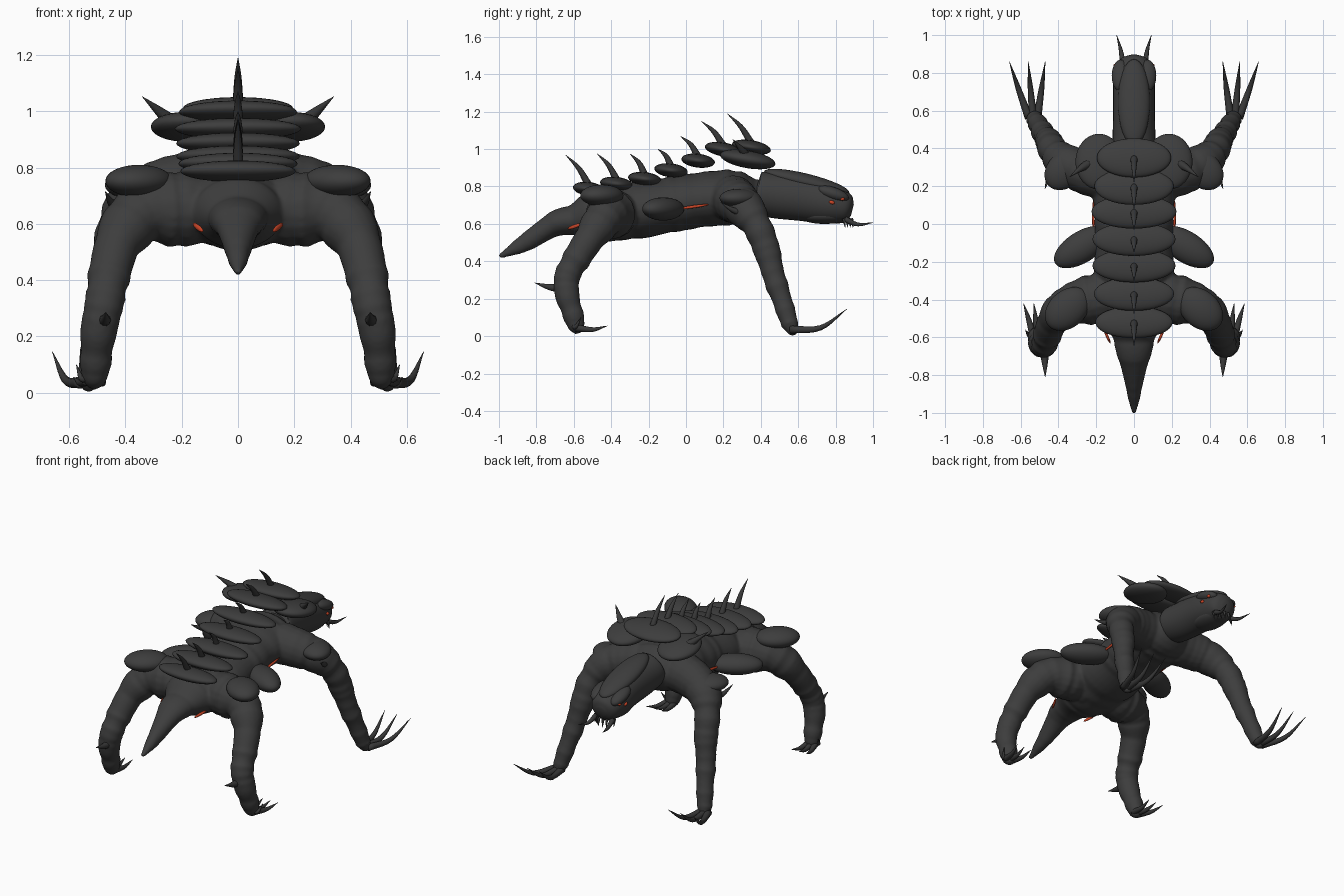
import bpy, bmesh, math, random
from mathutils import Vector, Matrix

random.seed(4)
cube = bpy.data.objects.get("Cube")
if cube:
    bpy.data.objects.remove(cube)


def material(name, rgb):
    m = bpy.data.materials.new(name)
    m.use_nodes = True
    m.diffuse_color = (*rgb, 1)
    m.node_tree.nodes["Principled BSDF"].inputs["Base Color"].default_value = (*rgb, 1)
    return m


HIDE = material("dark grey hide", (0.047, 0.047, 0.047))
HORN = material("darker grey horn", (0.04, 0.04, 0.04))
GLOW = material("ember red", (0.6, 0.06, 0.02))
X, Y, Z = Vector((1, 0, 0)), Vector((0, 1, 0)), Vector((0, 0, 1))


def finish(name, bm, mat, mirror):
    if mirror:
        copy = bmesh.ops.duplicate(bm, geom=bm.verts[:] + bm.edges[:] + bm.faces[:])["geom"]
        bmesh.ops.scale(bm, vec=(-1, 1, 1),
                        verts=[v for v in copy if isinstance(v, bmesh.types.BMVert)])
    bmesh.ops.recalc_face_normals(bm, faces=bm.faces)
    mesh = bpy.data.meshes.new(name)
    bm.to_mesh(mesh)
    bm.free()
    mesh.materials.append(mat)
    for p in mesh.polygons:
        p.use_smooth = True
    ob = bpy.data.objects.new(name, mesh)
    bpy.context.collection.objects.link(ob)
    return ob


def spline(keys, steps):
    """Catmull-Rom through equal-length tuples."""
    k = [Vector(p) for p in keys]
    k = [k[0] * 2 - k[1]] + k + [k[-1] * 2 - k[-2]]
    out = []
    for a, b, c, d in zip(k, k[1:], k[2:], k[3:]):
        for i in range(steps):
            t = i / steps
            out.append((b * 2 + (c - a) * t + (a * 2 - b * 5 + c * 4 - d) * t * t
                        + (b * 3 - a - c * 3 + d) * t ** 3) / 2)
    return out + [k[-2]]


def tube(name, keys, ref, mat=HIDE, mirror=False, sides=16, steps=5, jitter=0):
    """Loft along (x, y, z, width, height); height lies along ref."""
    keys = [tuple(p) if len(p) == 5 else (*p, p[-1]) for p in keys]
    pts = spline(keys, steps)
    mids = [Vector(p[:3]) for p in pts]
    bm, rings = bmesh.new(), []
    for i, p in enumerate(pts):
        t = (mids[min(i + 1, len(pts) - 1)] - mids[max(i - 1, 0)]).normalized()
        u = t.cross(ref).normalized()
        v = u.cross(t)
        s = 1 + random.uniform(-jitter, jitter)
        ru, rv = max(p[3], 0.001) * s, max(p[4], 0.001) * s
        rings.append([bm.verts.new(mids[i] + u * ru * math.cos(a) + v * rv * math.sin(a))
                      for a in (math.tau * j / sides for j in range(sides))])
    for a, b in zip(rings, rings[1:]):
        for j in range(sides):
            n = (j + 1) % sides
            bm.faces.new((a[j], a[n], b[n], b[j]))
    bm.faces.new(rings[0])
    bm.faces.new(rings[-1])
    return finish(name, bm, mat, mirror)


def blob(name, loc, size, mat=HIDE, mirror=False, pitch=0, yaw=0, segs=32):
    bm = bmesh.new()
    m = (Matrix.Translation(loc) @ Matrix.Rotation(math.radians(yaw), 4, 'Z')
         @ Matrix.Rotation(math.radians(pitch), 4, 'X') @ Matrix.Diagonal((*size, 1)))
    bmesh.ops.create_uvsphere(bm, u_segments=segs, v_segments=segs // 2, radius=1, matrix=m)
    return finish(name, bm, mat, mirror)


def horn(name, base, mid, tip, r, mirror=True, ref=Z):
    return tube(name, [(*base, r), (*mid, r * 0.65), (*tip, 0.001)], ref, HORN, mirror, 10)


# Torso with tapering tail and short neck
body = tube("body", [(0, -1, .425, .012, .012), (0, -.94, .455, .028, .028),
                     (0, -.85, .505, .047, .05), (0, -.7, .6, .087, .067),
                     (0, -.6, .62, .115, .085), (0, -.5, .64, .165, .132),
                     (0, -.35, .658, .2, .148), (0, -.1, .7, .205, .147),
                     (0, .05, .725, .205, .145), (0, .2, .74, .225, .15),
                     (0, .31, .74, .2, .138), (0, .37, .745, .13, .1),
                     (0, .42, .75, .09, .085), (0, .5, .75, .08, .08)],
            Z, sides=32, jitter=.04)

# Legs
front = tube("front_leg", [(.08, .24, .74, .12), (.24, .27, .72, .125), (.36, .32, .675, .1),
                           (.425, .385, .58, .078), (.45, .435, .45, .07), (.475, .47, .32, .062),
                           (.5, .515, .19, .056), (.522, .55, .08, .048), (.53, .567, .035, .037),
                           (.533, .575, .002, .015)], Y, mirror=True, sides=18, jitter=.07)
hind = tube("hind_leg", [(.06, -.38, .655, .125), (.22, -.4, .652, .13), (.34, -.43, .638, .112),
                         (.42, -.5, .545, .088), (.455, -.575, .43, .078), (.475, -.635, .32, .068),
                         (.495, -.635, .22, .064), (.505, -.605, .12, .056), (.51, -.585, .05, .044),
                         (.512, -.575, .014, .018)], Y, mirror=True, sides=18, jitter=.07)

# Fuse torso and legs into one smooth hide
for ob in (body, front, hind):
    ob.select_set(True)
bpy.context.view_layer.objects.active = body
bpy.ops.object.join()
remesh = body.modifiers.new("Fuse", "REMESH")
remesh.mode = 'VOXEL'
remesh.voxel_size = 0.01
remesh.use_smooth_shade = True
soften = body.modifiers.new("Soften", "SMOOTH")
soften.iterations = 6

# Head, skull shield, brows, jaw
tube("head", [(0, .37, .77, .1, .1), (0, .39, .765, .115, .115), (0, .48, .752, .113, .122),
              (0, .62, .738, .11, .122), (0, .75, .712, .11, .112), (0, .83, .69, .098, .09),
              (0, .87, .68, .075, .072), (0, .89, .675, .03, .03)], Z, sides=28)
blob("skull_shield", (0, .645, .823), (.085, .235, .045), pitch=-14)
blob("brow", (.07, .785, .762), (.048, .09, .035), mirror=True, pitch=-18, segs=20)
blob("jaw", (0, .74, .645), (.085, .14, .045))
blob("eye", (.106, .78, .715), (.01, .016, .01), GLOW, True, pitch=-15, segs=12)
blob("small_eye", (.1, .836, .733), (.01, .012, .009), GLOW, True, segs=12)
horn("tusk", (.06, .85, .625), (.07, .92, .597), (.092, 1, .607), .016)
for i in range(4):
    x, y = .015 + .018 * i, .885 - .014 * i
    horn(f"tooth_{i + 1}", (x, y, .63), (x, y + .005, .605), (x, y + .008, .58), .009, ref=X)

# Back plates, each carrying a swept spine: plate y, z, half width, half length, spine tip y, z
plates = [(-.52, .787, .205, .085, -.645, .97), (-.37, .814, .212, .09, -.475, .975),
          (-.22, .84, .22, .09, -.3, .975), (-.08, .886, .22, .09, -.15, 1.0),
          (.065, .938, .225, .09, -.03, 1.07), (.2, .998, .21, .1, .08, 1.15),
          (.35, 1.01, .197, .105, .22, 1.19)]
for i, (y, z, w, l, ty, tz) in enumerate(plates, 1):
    blob(f"back_plate_{i}", (0, y, z), (w, l, .037), pitch=-10 if i > 5 else -7)
    base, tip = Vector((0, y, z + .02)), Vector((0, ty, tz))
    mid = base.lerp(tip, .5) + Vector((0, .008, .01))
    horn(f"back_spine_{i}", base, mid, tip, .02, False, X)

# Side armour
blob("collar_plate", (.185, .33, .945), (.125, .15, .047), mirror=True, pitch=-10)
horn("collar_horn", (.24, .32, .965), (.28, .295, 1.0), (.34, .25, 1.052), .026)
blob("shoulder_plate", (.368, .285, .738), (.118, .092, .05), mirror=True, yaw=-45)
horn("shoulder_spur", (.42, .32, .65), (.45, .25, .675), (.472, .185, .715), .022)
blob("hip_plate", (.352, -.45, .752), (.135, .098, .058), mirror=True, yaw=-42)
blob("flank_plate", (.277, -.122, .68), (.165, .083, .062), mirror=True, yaw=-32)

# Glowing slits on flank and tail root
blob("flank_slit", (.215, .04, .692), (.007, .085, .008), GLOW, True, pitch=8, segs=12)
blob("tail_slit", (.142, -.595, .587), (.007, .045, .01), GLOW, True, pitch=18, yaw=-25, segs=12)

# Front claws
for i, x in enumerate((.47, .56, .66)):
    a = .512 + .022 * i
    horn(f"front_claw_{i + 1}", (a, .56, .035), (a * .45 + x * .55, .72, .045), (x, .86, .145), .022)

# Hind claws and ankle spur
horn("ankle_spur", (.475, -.66, .255), (.472, -.73, .262), (.47, -.81, .285), .026)
for i, x in enumerate((.475, .53, .585)):
    a = .49 + .022 * i
    horn(f"hind_claw_{i + 1}", (a, -.59, .045), (a * .5 + x * .5, -.5, .035), (x, -.42, .055), .02)
horn("hind_outer_claw", (.53, -.6, .06), (.555, -.59, .05), (.575, -.56, .1), .018)
